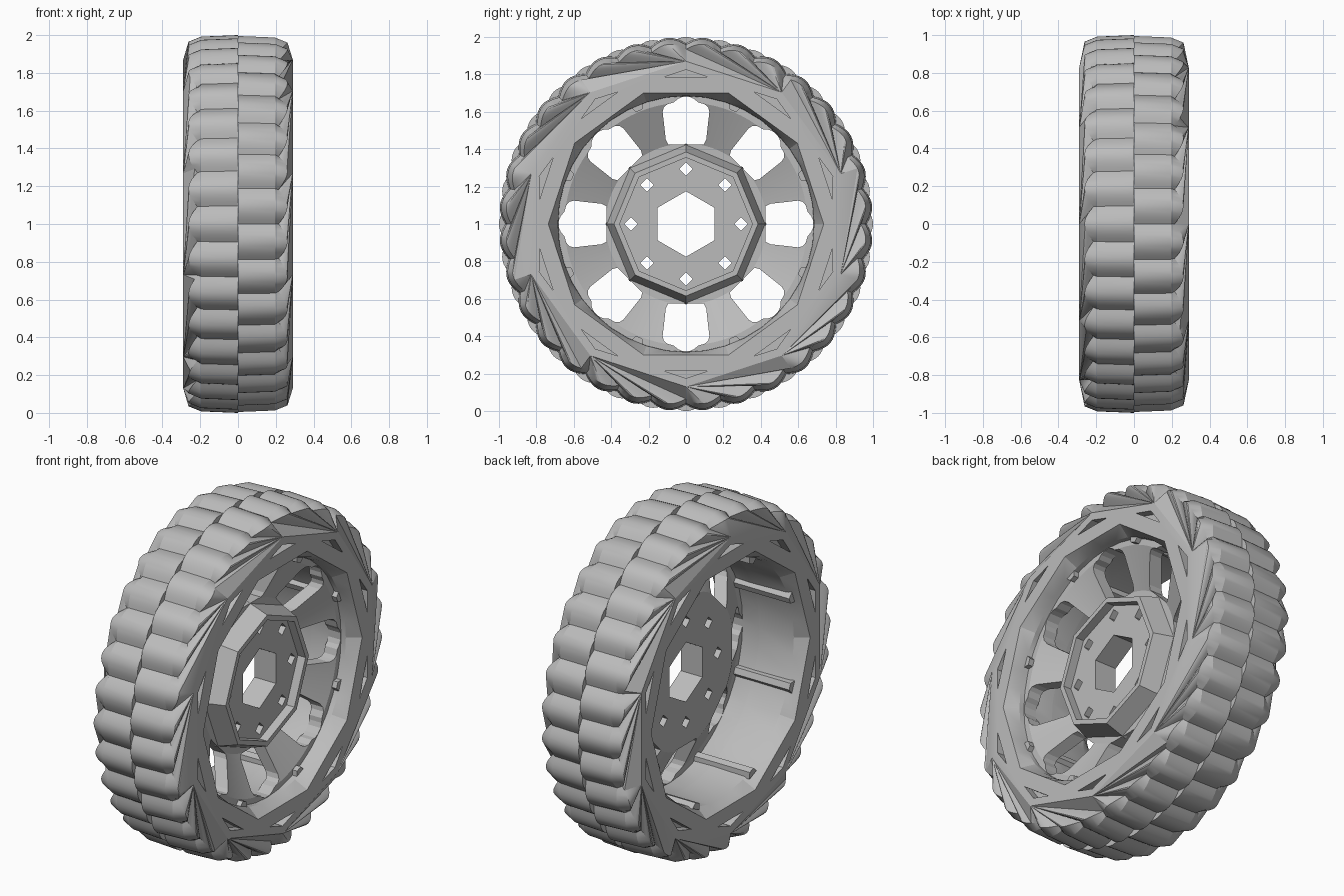
import bpy, bmesh
from math import sin, cos, pi, radians

if "Cube" in bpy.data.objects:
    bpy.data.objects.remove(bpy.data.objects["Cube"])

grey = bpy.data.materials.new("wheel_grey")
grey.use_nodes = True
grey.diffuse_color = (0.5, 0.5, 0.5, 1)
grey.node_tree.nodes["Principled BSDF"].inputs["Base Color"].default_value = (0.5, 0.5, 0.5, 1)


def finish(name, bm):
    bmesh.ops.recalc_face_normals(bm, faces=bm.faces)
    mesh = bpy.data.meshes.new(name)
    bm.to_mesh(mesh)
    bm.free()
    mesh.materials.append(grey)
    ob = bpy.data.objects.new(name, mesh)
    bpy.context.collection.objects.link(ob)
    return ob


def select(ob):
    bpy.ops.object.select_all(action='DESELECT')
    ob.select_set(True)
    bpy.context.view_layer.objects.active = ob


def smooth(ob, angle):
    select(ob)
    bpy.ops.object.shade_smooth_by_angle(angle=radians(angle))


def cut(ob, cutter):
    cutter.hide_render = True
    mod = ob.modifiers.new("cut", 'BOOLEAN')
    mod.operation, mod.solver, mod.object = 'DIFFERENCE', 'EXACT', cutter
    select(ob)
    bpy.ops.object.modifier_apply(modifier=mod.name)
    bpy.data.objects.remove(cutter)


def ring(n, r, start=0.0):
    return [(r * cos(start + 2 * pi * i / n), r * sin(start + 2 * pi * i / n)) for i in range(n)]


def turned(points, angle):
    c, s = cos(angle), sin(angle)
    return [(y * c - z * s, y * s + z * c) for y, z in points]


def loft(bm, sections):
    """Closed solid through (x, outline) sections."""
    rows = [[bm.verts.new((x, y, z + 1)) for y, z in pts] for x, pts in sections]
    bm.faces.new(rows[0][::-1])
    bm.faces.new(rows[-1])
    for a, b in zip(rows, rows[1:]):
        for i in range(len(a)):
            j = (i + 1) % len(a)
            bm.faces.new((a[i], a[j], b[j], b[i]))


def prism(bm, points, x0, x1):
    loft(bm, [(x0, points), (x1, points)])


# Tyre halves: one row of convex lugs each, sidewall folded into ten fans
LUGS, SEG, SIDES = 32, 10, 10
N = LUGS * SEG
FAN = N // SIDES
M = 40
STEP = N // M


def tyre_half(name, side, shift):
    bm = bmesh.new()

    def vert(x, r, t):
        return bm.verts.new((side * x, side * r * cos(t), 1 + r * sin(t)))

    crown, edge, shoulder = [], [], []
    for i in range(N):
        t = 2 * pi * i / N
        h = sin(pi * ((i + shift) % SEG) / SEG)
        crown.append(vert(0, 0.965 + 0.035 * h, t))
        edge.append(vert(0.195, 0.957 + 0.035 * h, t))
        shoulder.append(vert(0.215 + 0.047 * h, 0.935 + 0.03 * h, t))
    for i in range(N):
        j = (i + 1) % N
        bm.faces.new((crown[i], crown[j], edge[j], edge[i]))
        bm.faces.new((edge[i], edge[j], shoulder[j], shoulder[i]))

    # ten fan points, each gathering the shoulder ahead of it
    tips = [vert(0.29, 0.87, 2 * pi * (k + 0.5) / SIDES) for k in range(SIDES)]
    for k in range(SIDES):
        first = k * FAN + FAN // 2
        for i in range(first, first + FAN):
            bm.faces.new((tips[k], shoulder[i % N], shoulder[(i + 1) % N]))
        bm.faces.new((tips[k], shoulder[(first + FAN) % N], tips[(k + 1) % SIDES]))

    # ten-sided mouth, then round barrel
    mouth, lip, barrel = [], [], []
    for i in range(M):
        t = 2 * pi * i / M
        local = t % (2 * pi / SIDES) - pi / SIDES
        mouth.append(vert(0.29, 0.7 / cos(local), t))
        lip.append(vert(0.22, 0.685, t))
        barrel.append(vert(0, 0.68, t))
    q = M // SIDES
    for k in range(SIDES):
        bm.faces.new([tips[k]] + [mouth[(k * q + i) % M] for i in range(q + 1)])
        bm.faces.new((tips[k], tips[(k + 1) % SIDES], mouth[(k + 1) * q % M]))
    for i in range(M):
        j = (i + 1) % M
        bm.faces.new((mouth[i], mouth[j], lip[j], lip[i]))
        bm.faces.new((lip[i], lip[j], barrel[j], barrel[i]))
        bm.faces.new([barrel[j], barrel[i]] + [crown[(i * STEP + n) % N] for n in range(STEP + 1)])
    ob = finish(name, bm)

    # small triangular recesses in the sidewall
    bm = bmesh.new()
    for k in range(SIDES):
        tri = turned([(-0.12, 0.785), (0.12, 0.785), (0, 0.825)], 2 * pi * k / SIDES)
        prism(bm, tri, side * 0.24, side * 0.35)
    cut(ob, finish("recess_cutter", bm))
    smooth(ob, 20)


tyre_half("tyre_left_half", 1, 0)
tyre_half("tyre_right_half", -1, SEG // 2)

# Dished spoke disc: flat middle, spokes leaning out to the left rim
bm = bmesh.new()
dish = [(0, 0.44), (0.11, 0.65), (0.11, 0.69), (0.19, 0.69), (0.19, 0.65), (0.08, 0.43)]
loft(bm, [(x, ring(80, r)) for x, r in dish])
spokes = finish("spoke_disc", bm)
half = [(0.095, 0.425), (0.108, 0.45), (0.125, 0.6), (0.118, 0.625), (0.1, 0.64),
        (0.065, 0.65), (0.045, 0.668), (0.02, 0.68)]
window = half + [(-y, z) for y, z in reversed(half)]
bm = bmesh.new()
for k in range(8):
    prism(bm, turned(window, k * pi / 4), -0.1, 0.3)
cut(spokes, finish("window_cutter", bm))

# Raised octagonal hub with a recessed face
bm = bmesh.new()
loft(bm, [(0.06, ring(8, 0.43)), (0.19, ring(8, 0.385))])
hub = finish("hub", bm)
bm = bmesh.new()
prism(bm, ring(8, 0.355), 0.14, 0.3)
cut(hub, finish("hub_face_cutter", bm))

# Axle and bolt holes run through hub and disc
for ob in (hub, spokes):
    bm = bmesh.new()
    prism(bm, ring(6, 0.175, pi / 2), -0.2, 0.4)
    for y, z in ring(8, 0.295):
        prism(bm, [(y + a, z + b) for a, b in ring(4, 0.036)], -0.2, 0.4)
    cut(ob, finish("hole_cutter", bm))
smooth(spokes, 15)

# Ribs across the inside of the barrel, in line with the spokes
bm = bmesh.new()
for k in range(8):
    rib = [(-0.035, 0.69), (0.035, 0.69), (0.018, 0.655), (-0.018, 0.655)]
    prism(bm, turned(rib, (k + 0.5) * pi / 4), -0.25, 0.22)
finish("barrel_ribs", bm)
